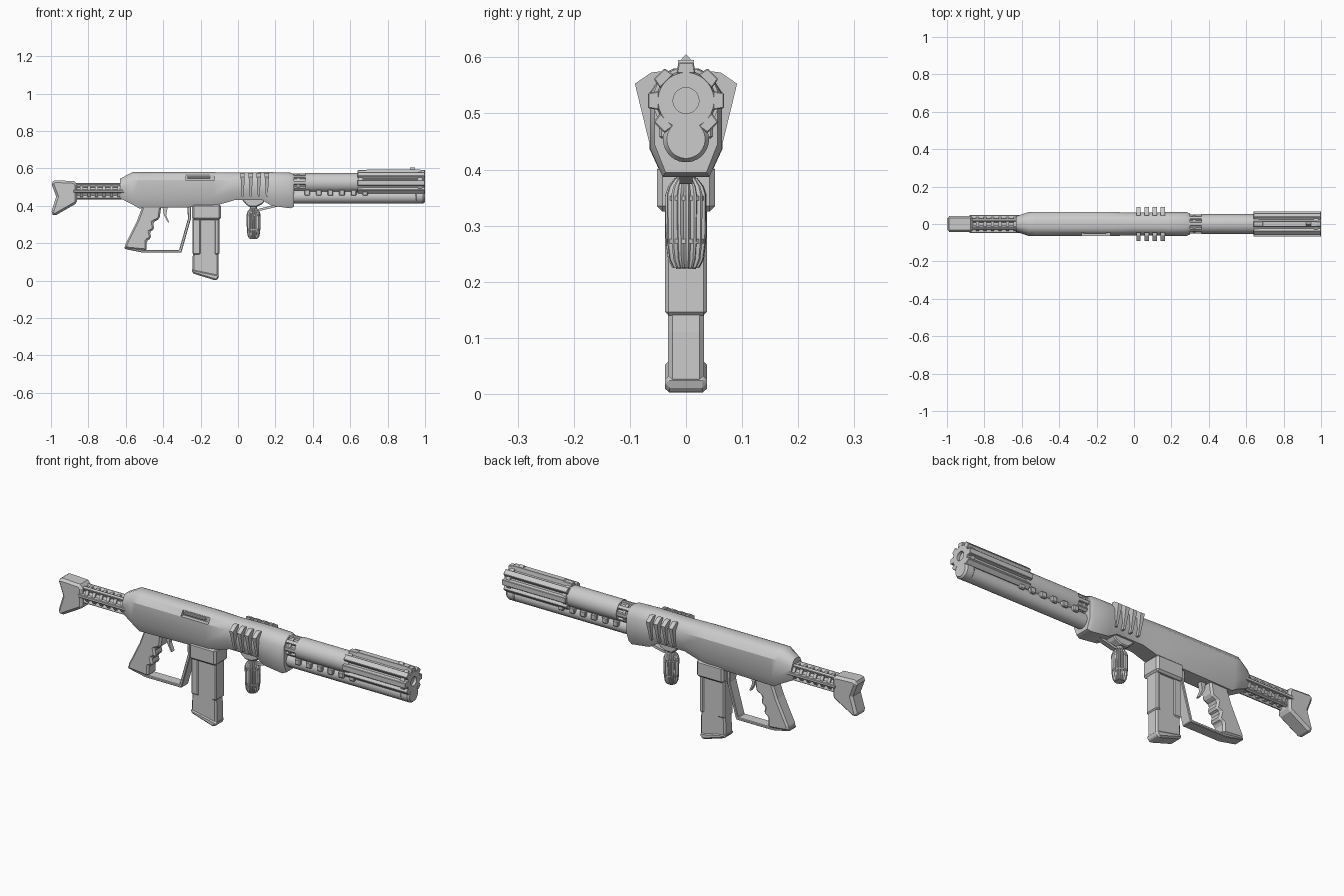
import bpy, bmesh, math

if "Cube" in bpy.data.objects:
    bpy.data.objects.remove(bpy.data.objects["Cube"])


def loft(name, rings, bevel=0, smooth=False):
    """Skin a series of equal-length point rings and cap both ends."""
    bm = bmesh.new()
    vs = [[bm.verts.new(p) for p in r] for r in rings]
    n = len(vs[0])
    for a, b in zip(vs, vs[1:]):
        for i in range(n):
            j = (i + 1) % n
            bm.faces.new((a[i], a[j], b[j], b[i]))
    bm.faces.new(vs[0])
    bm.faces.new(vs[-1])
    bmesh.ops.recalc_face_normals(bm, faces=bm.faces)
    me = bpy.data.meshes.new(name)
    bm.to_mesh(me)
    bm.free()
    if smooth:
        for p in me.polygons:
            p.use_smooth = True
        me.set_sharp_from_angle(angle=math.radians(32))
    ob = bpy.data.objects.new(name, me)
    bpy.context.collection.objects.link(ob)
    if bevel:
        m = ob.modifiers.new("bevel", 'BEVEL')
        m.width, m.segments, m.limit_method = bevel, 1, 'ANGLE'
        m.angle_limit = math.radians(50)
    return ob


def side(name, pts, hw, bevel=0):
    """Side profile (x, z) extruded across y."""
    return loft(name, [[(x, y, z) for x, z in pts] for y in (-hw, hw)], bevel)


def box(name, x0, x1, y0, y1, z0, z1, bevel=0):
    return loft(name, [[(x, y0, z0), (x, y1, z0), (x, y1, z1), (x, y0, z1)] for x in (x0, x1)], bevel)


def turned(name, prof, z, seg=32, smooth=True):
    """Profile of (x, radius) revolved about a lengthwise axis at height z."""
    tau = math.tau
    return loft(name, [[(x, r * math.cos(tau * (i + .5) / seg), z + r * math.sin(tau * (i + .5) / seg))
                        for i in range(seg)] for x, r in prof], 0, smooth)


def bars(name, n, x0, x1, z, r0, r1, hw, skip=(), taper=.8):
    """Long bars arranged around a lengthwise axis."""
    for k in range(n):
        if k in skip:
            continue
        a = math.tau * k / n
        c, s = math.cos(a), math.sin(a)
        sec = [(r0, -hw), (r1, -hw * taper), (r1, hw * taper), (r0, hw)]
        loft(f"{name}_{k}", [[(x, r * c - t * s, z + r * s + t * c) for r, t in sec] for x in (x0, x1)], .002)


# Receiver: faceted body with rounded top
def body_ring(x, top, bot, w):
    half = [(.35 * w, top), (.7 * w, top - .012), (w, top - .042), (w, bot + .05), (.65 * w, bot)]
    return [(x, y, z) for y, z in half] + [(x, -y, z) for y, z in reversed(half)]


receiver = loft("receiver", [body_ring(*s) for s in [
    (-.63, .545, .44, .042), (-.565, .58, .408, .063), (-.53, .58, .387, .065), (-.14, .58, .395, .065),
    (-.02, .578, .43, .061), (.13, .58, .43, .061), (.18, .58, .4, .064), (.28, .577, .387, .064),
    (.30, .57, .395, .056)]], smooth=True)

# Ejection port recess and bolt
cutter = box("port_cutter", -.28, -.125, -.1, -.043, .538, .566)
cutter.hide_render = True
cut = receiver.modifiers.new("port", 'BOOLEAN')
cut.object, cut.operation, cut.solver = cutter, 'DIFFERENCE', 'EXACT'
box("bolt", -.27, -.15, -.052, -.04, .545, .558, .003)

# Cooling fins, mirrored on both sides
for k in range(4):
    for s in (-1, 1):
        x = .025 + .043 * k
        fin = [(.045, .575, .011), (.062, .573, .011), (.091, .553, .011), (.088, .54, .01), (.066, .45, .005), (.045, .45, .005)]
        loft(f"cooling_fin_{k}_{s}", [[(x + d * h, s * y, z) for y, z, h in fin] for d in (-1, 1)])

# Butt stock: flared plate with concave rear
butt = [(-1, .525), (-.98, .537), (-.875, .532), (-.86, .515), (-.86, .415), (-.982, .345), (-1, .36), (-.972, .45)]
side("butt_stock", butt, .043, .014)

# Stock tube with rails and rungs
turned("stock_tube", [(-.88, .031), (-.6, .031)], .478, 12, False)
bars("stock_rail", 6, -.88, -.6, .478, .028, .047, .009)
for k in range(6):
    x = -.845 + .04 * k
    turned(f"stock_rung_{k}", [(x, .04), (x + .016, .04)], .478, 12, False)

# Pistol grip with finger grooves
grip = [(-.51, .4), (-.41, .4), (-.42, .33), (-.455, .312), (-.447, .275), (-.472, .262), (-.463, .227),
        (-.488, .214), (-.488, .16), (-.605, .172), (-.602, .195), (-.54, .32)]
side("pistol_grip", grip, .035, .009)

# Trigger guard and trigger
guard = [(-.27, .4), (-.252, .4), (-.252, .33), (-.303, .15), (-.51, .15), (-.607, .17), (-.607, .182),
         (-.51, .164), (-.315, .164), (-.268, .33)]
side("trigger_guard", guard, .028, .003)
side("trigger", [(-.405, .4), (-.375, .4), (-.384, .35), (-.368, .312), (-.374, .31), (-.396, .35)], .011)

# Magazine well and magazine
box("magazine_well", -.245, -.092, -.052, .052, .325, .41, .01)
magazine = [(-.24, .34), (-.236, .2), (-.243, .12), (-.245, .045), (-.117, .01), (-.103, .02), (-.103, .11), (-.109, .2), (-.103, .34)]
side("magazine", magazine, .032, .008)
base = [(-.246, .062), (-.246, .04), (-.117, .0), (-.101, .016), (-.103, .032)]
side("magazine_base", base, .037, .008)
box("magazine_spine_front", -.125, -.1, -.037, .037, .14, .335, .006)
box("magazine_spine_rear", -.243, -.2, -.037, .037, .14, .335, .006)

# Front grip: grooved upright handle with bands
def upright(name, prof, groove=1.0, seg=48):
    rings = []
    for z, r in prof:
        ring = []
        for i in range(seg):
            a, q = math.tau * i / seg, r * (groove if i % 3 == 2 else 1)
            ring.append((.083 + q * math.cos(a), q * math.sin(a), z))
        rings.append(ring)
    loft(name, rings, 0, True)


upright("front_grip", [(.225, .024), (.24, .032), (.27, .036), (.355, .037), (.37, .032), (.385, .02)], .86)
for k, z in enumerate((.268, .345)):
    upright(f"front_grip_band_{k}", [(z, .0345), (z + .008, .0345)])
upright("front_grip_neck", [(.215 + .008, .018), (.37, .018), (.42, .018)])
side("front_grip_mount", [(.02, .435), (.15, .435), (.13, .41), (.1, .395), (.06, .395), (.04, .41)], .03, .005)
side("front_grip_brace", [(.09, .378), (.12, .374), (.23, .4), (.23, .412), (.12, .387)], .012)

# Main barrel with collar and hollow muzzle
turned("barrel", [(.28, .04), (.36, .04), (.36, .053), (.985, .053), (1, .05), (1, .023), (.9, .023)], .523)
bars("barrel_collar_bar", 8, .29, .365, .523, .035, .05, .011)
turned("barrel_collar", [(.315, .046), (.33, .046)], .523)

# Muzzle shroud: eight long ribs tied by an end ring
bars("shroud_rib", 8, .64, 1, .523, .048, .068, .017, skip=(6,))
turned("shroud_ring", [(.962, .059), (.985, .059)], .523)
turned("shroud_rear_ring", [(.645, .057), (.665, .057)], .523)

# Front sight
side("front_sight_rail", [(.68, .585), (.98, .585), (.975, .595), (.69, .595)], .014)
loft("front_sight", [[(x, -.014, .59), (x, .014, .59), (x, 0, .606)] for x in (.92, .945)])

# Lower tube, end cap and vent studs
turned("lower_tube", [(.28, .037), (.97, .037)], .45)
turned("lower_tube_cap", [(.95, .037), (.955, .041), (.99, .041), (1, .034)], .454)
for k in range(6):
    for s in (-1, 1):
        x, y = .37 + .062 * k, s * .037
        box(f"vent_stud_{k}_{s}", x - .015, x + .015, y - .011, y + .011, .455, .485, .004)
